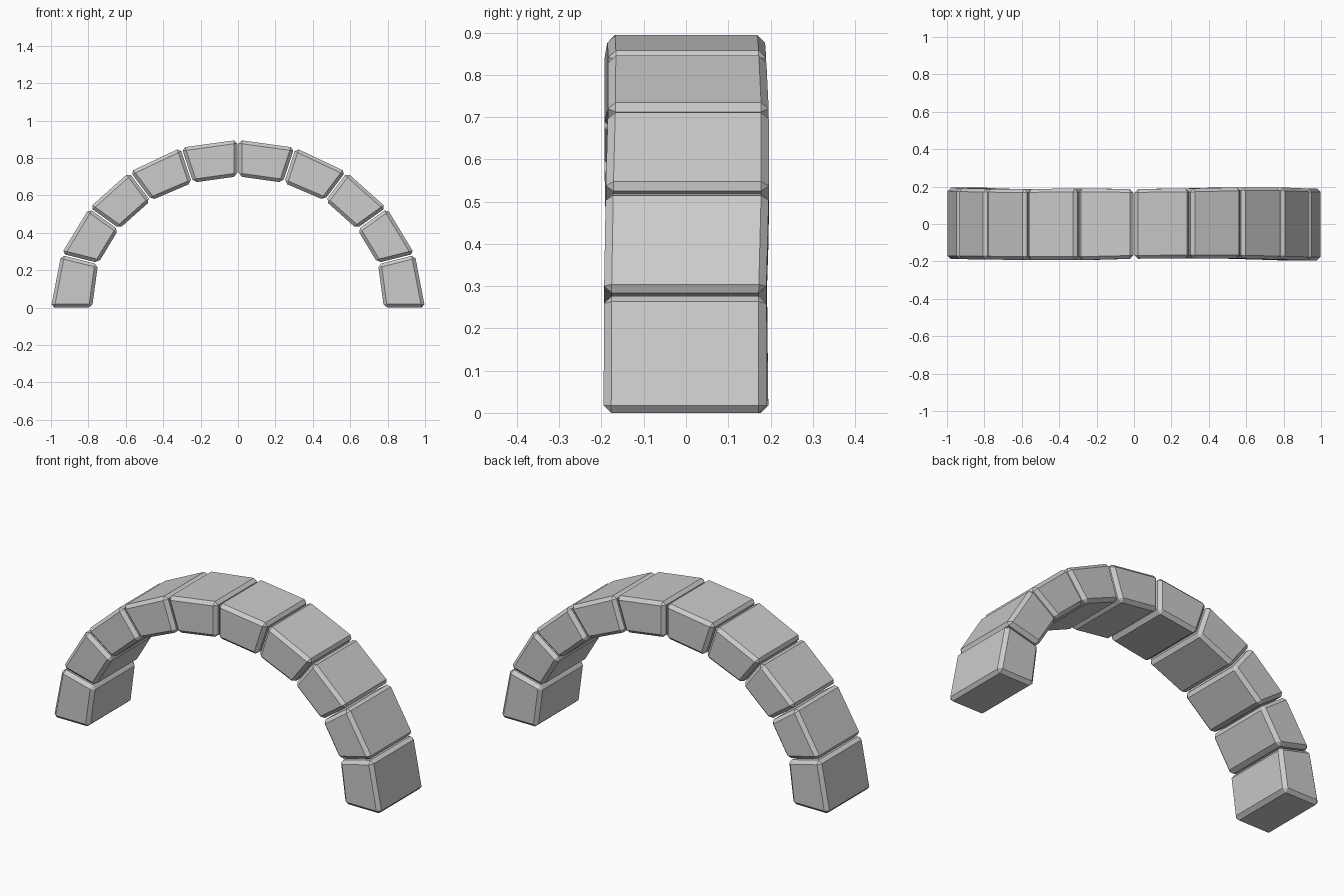
import bpy
from mathutils import Vector

if "Cube" in bpy.data.objects:
    bpy.data.objects.remove(bpy.data.objects["Cube"])

# Joint lines on the left half of the arch, base to crown: (x, z)
outer = [(-1.0, 0.0), (-0.945, 0.285), (-0.795, 0.533), (-0.58, 0.725), (-0.305, 0.855), (0.0, 0.897)]
inner = [(-0.78, 0.0), (-0.748, 0.236), (-0.637, 0.42), (-0.465, 0.573), (-0.243, 0.668), (0.0, 0.702)]


def mirrored(pts):
    return pts + [(-x, z) for x, z in reversed(pts[:-1])]


outer, inner = mirrored(outer), mirrored(inner)

# Slightly uneven front and back faces, per joint
front = [-0.188, -0.188, -0.190, -0.193, -0.193, -0.186, -0.184, -0.185, -0.190, -0.194, -0.195]
back = [0.195, 0.192, 0.188, 0.187, 0.190, 0.187, 0.190, 0.196, 0.196, 0.190, 0.190]
GAP = 0.004


def corners(i, toward):
    """Four corners of the stone end at joint i, pulled back to leave a gap."""
    pts = []
    for line in (outer, inner):
        p, q = Vector(line[i]), Vector(line[toward])
        if 0 < i < 10:
            p += (q - p).normalized() * GAP
        pts.append(p)
    (ox, oz), (ix, iz) = pts
    return [(ox, front[i], oz), (ix, front[i], iz), (ix, back[i], iz), (ox, back[i], oz)]


# Wedge-shaped arch stones with chamfered edges
for i in range(10):
    verts = corners(i, i + 1) + corners(i + 1, i)
    faces = [(3, 2, 1, 0), (4, 5, 6, 7)]
    faces += [(k, (k + 1) % 4, (k + 1) % 4 + 4, k + 4) for k in range(4)]
    mesh = bpy.data.meshes.new(f"arch_stone_{i + 1}")
    mesh.from_pydata(verts, [], faces)
    mesh.update()
    stone = bpy.data.objects.new(f"arch_stone_{i + 1}", mesh)
    bpy.context.collection.objects.link(stone)
    bevel = stone.modifiers.new("chamfer", 'BEVEL')
    bevel.width = 0.018
    bevel.segments = 1
    bevel.limit_method = 'NONE'
